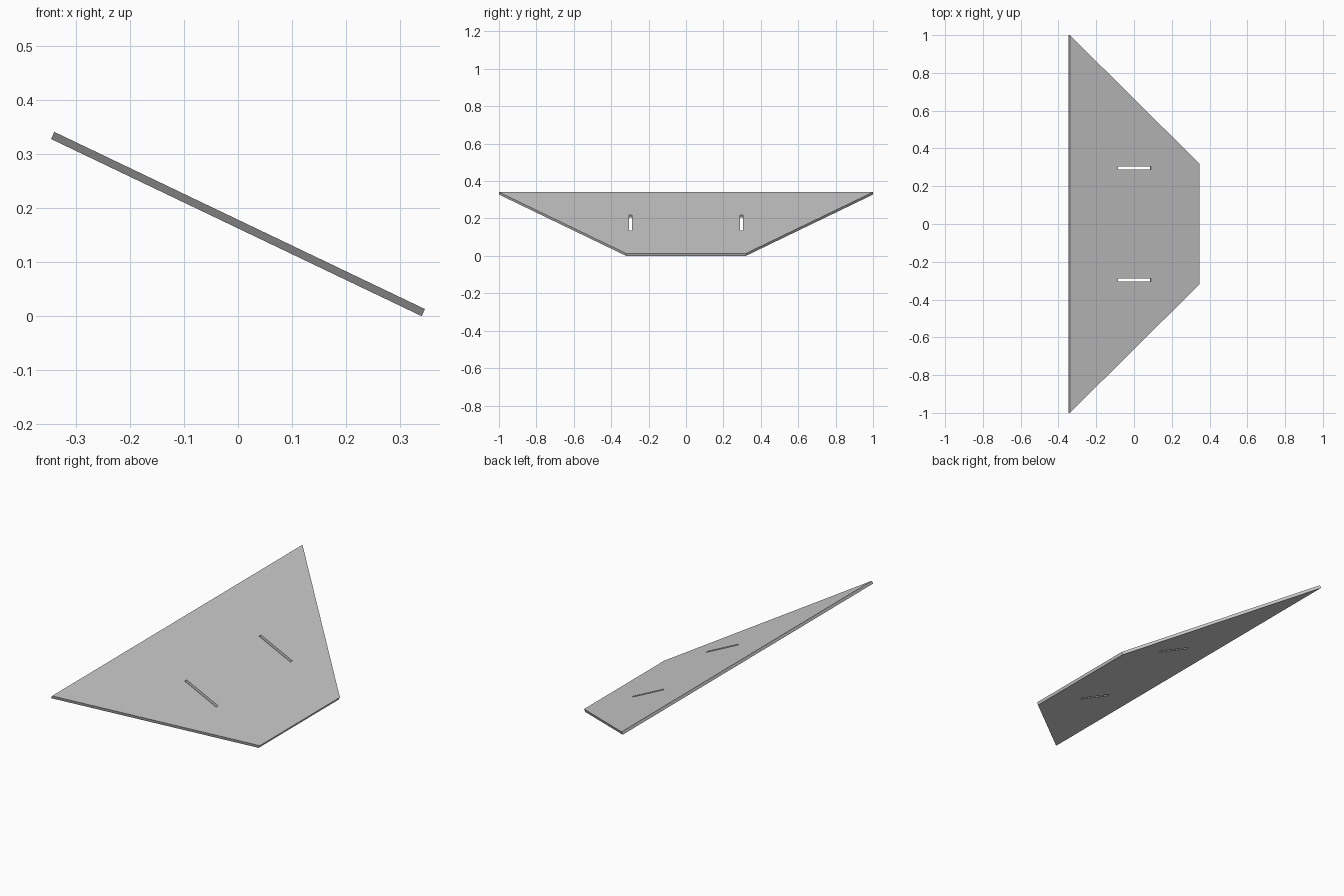
import bpy, bmesh, math
from mathutils import Matrix

cube = bpy.data.objects.get("Cube")
if cube:
    bpy.data.objects.remove(cube, do_unlink=True)

LENGTH, THICK = 0.76, 0.0145        # along the slope, plate thickness
HALF_WIDE, HALF_NARROW = 1.0, 0.32  # half widths of the upper and lower edges
SLOT_LENGTH, SLOT_WIDTH, SLOT_Y = 0.195, 0.016, 0.297
TILT = math.radians(25.55)

grey = bpy.data.materials.new("plain grey")
grey.use_nodes = True
colour = (0.6, 0.6, 0.6, 1)
grey.diffuse_color = colour
grey.node_tree.nodes["Principled BSDF"].inputs["Base Color"].default_value = colour


def slab(name, outline, thick):
    """Extrude a flat outline symmetrically about z = 0."""
    bm = bmesh.new()
    face = bm.faces.new([bm.verts.new((x, y, -thick / 2)) for x, y in outline])
    out = bmesh.ops.extrude_face_region(bm, geom=[face])
    top = [v for v in out["geom"] if isinstance(v, bmesh.types.BMVert)]
    bmesh.ops.translate(bm, verts=top, vec=(0, 0, thick))
    bmesh.ops.recalc_face_normals(bm, faces=bm.faces)
    mesh = bpy.data.meshes.new(name)
    bm.to_mesh(mesh)
    bm.free()
    mesh.materials.append(grey)
    obj = bpy.data.objects.new(name, mesh)
    bpy.context.collection.objects.link(obj)
    return obj


# Trapezoid plate
h = LENGTH / 2
plate = slab("slotted_plate", [(-h, -HALF_WIDE), (h, -HALF_NARROW),
                               (h, HALF_NARROW), (-h, HALF_WIDE)], THICK)

# Two through slots
bpy.context.view_layer.objects.active = plate
for side in (-1, 1):
    sx, sy, cy = SLOT_LENGTH / 2, SLOT_WIDTH / 2, side * SLOT_Y
    cutter = slab("slot_cutter", [(-sx, cy - sy), (sx, cy - sy),
                                  (sx, cy + sy), (-sx, cy + sy)], THICK * 4)
    cutter.hide_render = True
    cut = plate.modifiers.new("slot", "BOOLEAN")
    cut.operation, cut.solver, cut.object = "DIFFERENCE", "EXACT", cutter
    bpy.ops.object.modifier_apply(modifier=cut.name)
    bpy.data.objects.remove(cutter, do_unlink=True)

# Tilt the plate and rest its lower edge on the ground
plate.data.transform(Matrix.Rotation(TILT, 4, "Y"))
lowest = min(v.co.z for v in plate.data.vertices)
plate.data.transform(Matrix.Translation((0, 0, -lowest)))
